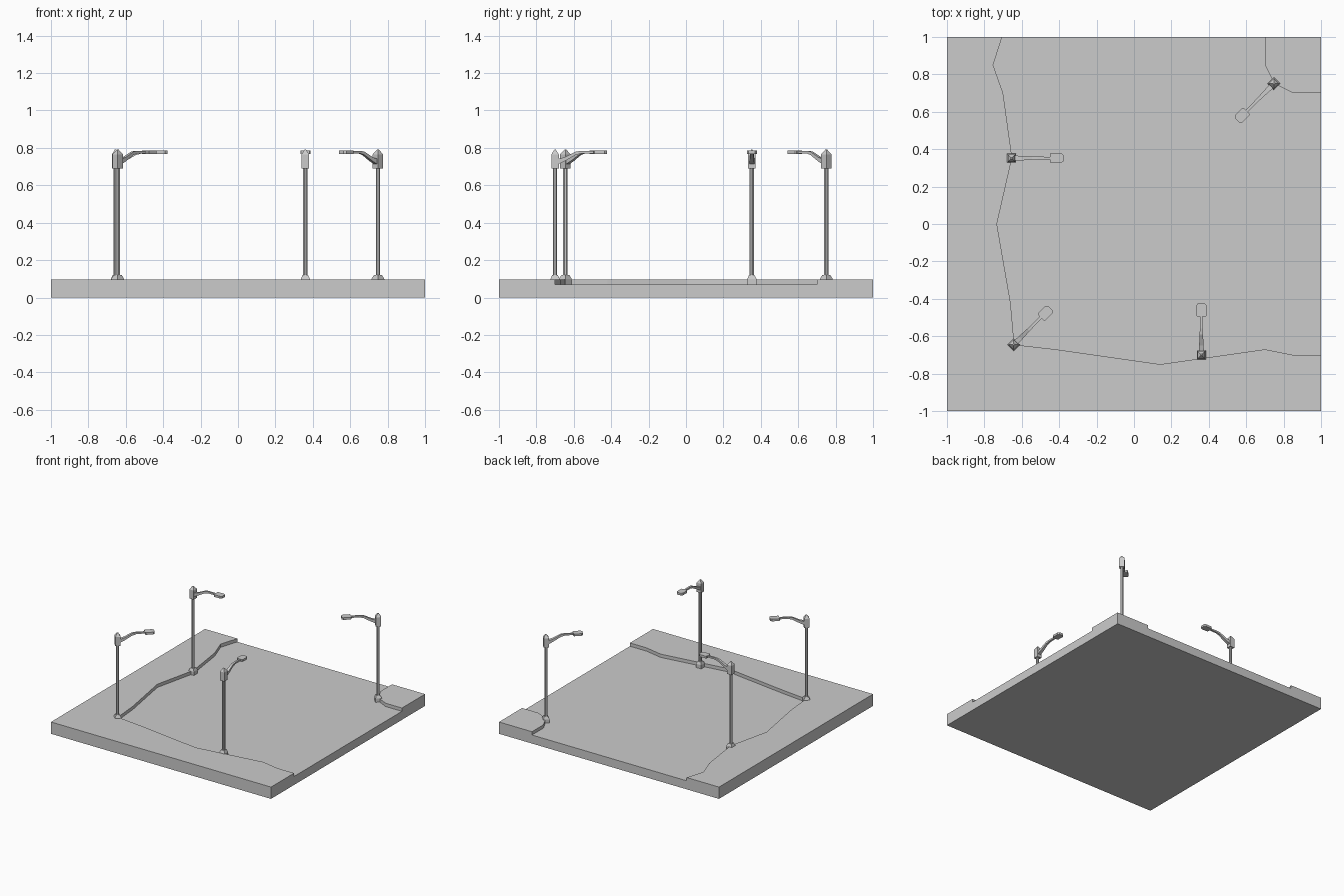
import bpy, bmesh
from math import cos, sin, pi, radians
from mathutils import Vector, Matrix

if "Cube" in bpy.data.objects:
    bpy.data.objects.remove(bpy.data.objects["Cube"])

ROAD, WALK = 0.07, 0.097


def finish(name, bm, matrix=None):
    me = bpy.data.meshes.new(name)
    bm.to_mesh(me)
    bm.free()
    ob = bpy.data.objects.new(name, me)
    bpy.context.collection.objects.link(ob)
    if matrix:
        ob.matrix_world = matrix
    return ob


def loft(name, rings, matrix):
    """Skin a list of closed rings and cap both ends."""
    bm = bmesh.new()
    vs = [[bm.verts.new(p) for p in r] for r in rings]
    n = len(vs[0])
    for a, b in zip(vs, vs[1:]):
        for i in range(n):
            j = (i + 1) % n
            bm.faces.new((a[i], a[j], b[j], b[i]))
    bm.faces.new(vs[0][::-1])
    bm.faces.new(vs[-1])
    bmesh.ops.recalc_face_normals(bm, faces=bm.faces)
    return finish(name, bm, matrix)


def ring(half, z, sides=4):
    r = half / cos(pi / sides)
    return [(r * cos((2 * i + 1) * pi / sides), r * sin((2 * i + 1) * pi / sides), z)
            for i in range(sides)]


# Paved corner: raised pavements around a lower road, one closed shell
curb = [(-0.705, 1), (-0.753, 0.85), (-0.70, 0.70), (-0.652, 0.355), (-0.733, 0),
        (-0.66, -0.42), (-0.64, -0.645), (-0.42, -0.67), (0.14, -0.75),
        (0.70, -0.67), (0.85, -0.70), (1, -0.70)]
corner = [(0.70, 1), (0.70, 0.85), (0.75, 0.75), (0.85, 0.70), (1, 0.70)]
regions = [([(-1, 1), (-1, -1), (1, -1)] + curb[::-1], WALK),
           (curb + corner[::-1], ROAD),
           ([(1, 1)] + corner, WALK)]
bm = bmesh.new()
for pts, z in regions:
    bm.faces.new([bm.verts.new((x, y, z)) for x, y in pts])
    for p, q in zip(pts, pts[1:] + pts[:1]):
        outer = any(p[k] == q[k] and abs(p[k]) == 1 for k in (0, 1))
        low = 0 if outer else ROAD
        if low < z and (outer or z == WALK):
            bm.faces.new([bm.verts.new(c) for c in
                          ((*p, low), (*q, low), (*q, z), (*p, z))])
bm.faces.new([bm.verts.new((x, y, 0)) for x, y in ((-1, -1), (-1, 1), (1, 1), (1, -1))])
bmesh.ops.remove_doubles(bm, verts=bm.verts, dist=1e-5)
finish("road_and_pavement", bm)


def street_lamp(n, x, y, angle):
    m = Matrix.Translation((x, y, 0)) @ Matrix.Rotation(radians(angle), 4, 'Z')
    # Foot, pole and post cap
    loft(f"lamp_foot_{n}", [ring(0.024, ROAD), ring(0.024, 0.1), ring(0.015, 0.12)], m)
    loft(f"lamp_pole_{n}", [ring(0.0115, 0.11, 8), ring(0.0115, 0.70, 8)], m)
    loft(f"lamp_post_cap_{n}", [ring(0.020, 0.69), ring(0.020, 0.765),
                                ring(0.004, 0.79)], m)
    # Bent tapering arm: distance, height, half width, half thickness
    arm = [(0.015, 0.726, 0.014, 0.014), (0.05, 0.739, 0.012, 0.011),
           (0.11, 0.771, 0.009, 0.009), (0.14, 0.777, 0.008, 0.007),
           (0.215, 0.777, 0.007, 0.006)]
    loft(f"lamp_arm_{n}", [[(d, -w, h - t), (d, w, h - t), (d, w, h + t), (d, -w, h + t)]
                           for d, h, w, t in arm], m)
    # Flat lantern with clipped corners
    plan = [(0.205, -0.022), (0.21, -0.027), (0.265, -0.027), (0.277, -0.017)]
    plan += [(a, -b) for a, b in plan[::-1]]
    loft(f"lamp_lantern_{n}", [[(a, b, z) for a, b in plan] for z in (0.768, 0.786)], m)


lamps = [(0.36, -0.70, 90), (-0.655, 0.352, 0), (-0.643, -0.645, 45), (0.748, 0.75, 225)]
for n, (x, y, angle) in enumerate(lamps, 1):
    street_lamp(n, x, y, angle)
